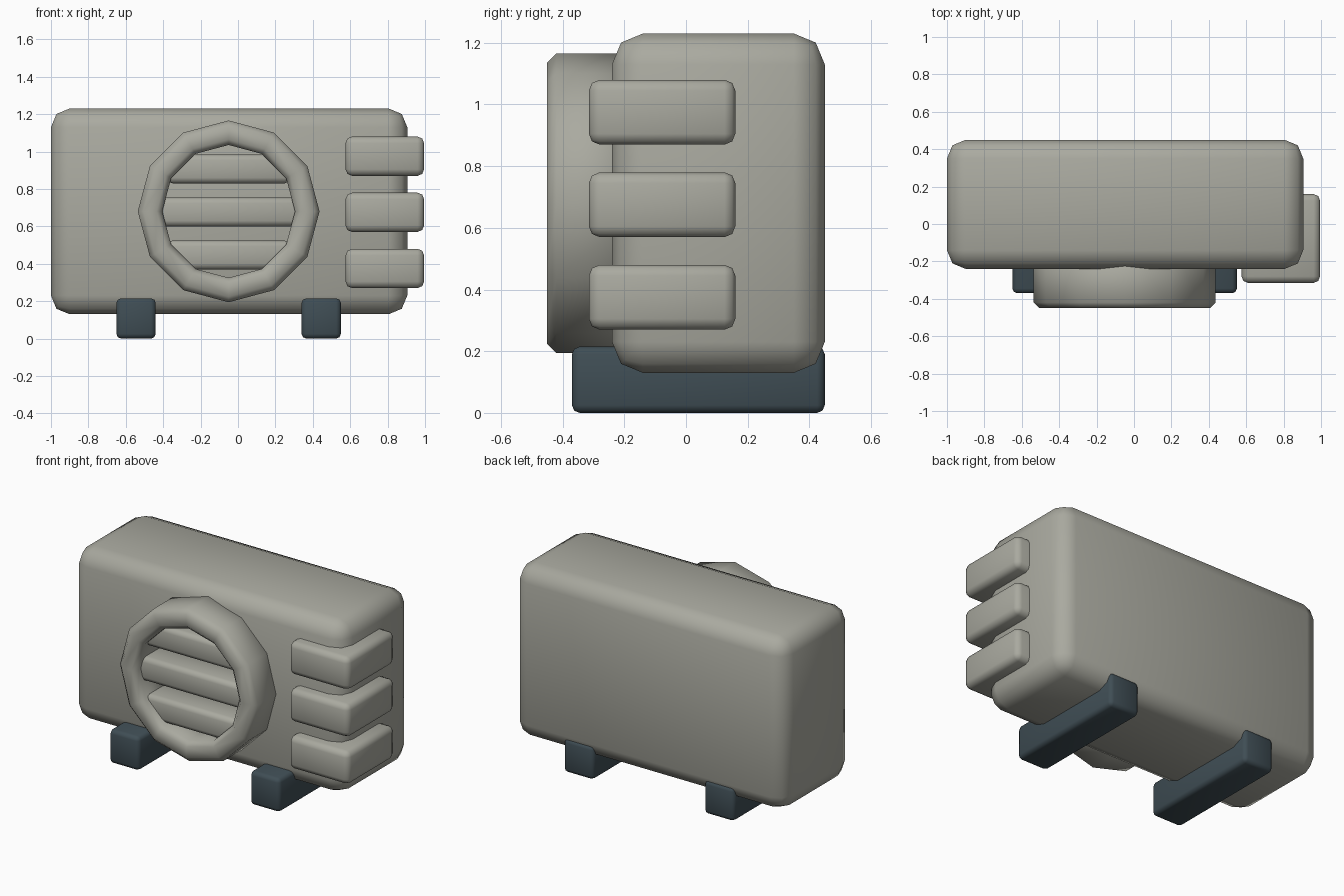
import bpy, bmesh, math

if "Cube" in bpy.data.objects:
    bpy.data.objects.remove(bpy.data.objects["Cube"])


def material(name, rgb):
    m = bpy.data.materials.new(name)
    m.diffuse_color = (*rgb, 1.0)
    m.use_nodes = True
    m.node_tree.nodes["Principled BSDF"].inputs["Base Color"].default_value = m.diffuse_color
    return m


SHELL = material("warm grey shell", (0.40, 0.40, 0.35))
RUBBER = material("dark slate rubber", (0.05, 0.075, 0.09))


def finish(name, bm, mat):
    bmesh.ops.recalc_face_normals(bm, faces=bm.faces)
    me = bpy.data.meshes.new(name)
    bm.to_mesh(me)
    bm.free()
    me.materials.append(mat)
    for p in me.polygons:
        p.use_smooth = True
    ob = bpy.data.objects.new(name, me)
    bpy.context.collection.objects.link(ob)
    return ob


def rounded_box(name, lo, hi, radius, mat, segments=2):
    bm = bmesh.new()
    bmesh.ops.create_cube(bm, size=1)
    for v in bm.verts:
        v.co = [l + (c + 0.5) * (h - l) for c, l, h in zip(v.co, lo, hi)]
    bmesh.ops.bevel(bm, geom=bm.edges[:], offset=radius, segments=segments,
                    profile=0.5, affect='EDGES')
    return finish(name, bm, mat)


# main casing
rounded_box("casing", (-1.0, -0.24, 0.13), (0.905, 0.45, 1.23), 0.10, SHELL)

# two feet running front to back
for i, x in enumerate((-0.545, 0.445)):
    rounded_box(f"foot_{i + 1}", (x - 0.105, -0.37, 0.0), (x + 0.105, 0.45, 0.215), 0.025, RUBBER)

# three grips wrapping the front right corner
for i, z in enumerate((0.375, 0.675, 0.975)):
    rounded_box(f"corner_grip_{i + 1}", (0.575, -0.315, z - 0.105), (0.995, 0.16, z + 0.105),
                0.035, SHELL)

# twelve-sided fan ring, lathed from a chamfered profile (radius, y)
CX, CZ, SIDES = -0.05, 0.68, 12
profile = [(0.486, -0.12), (0.486, -0.42), (0.456, -0.45),
           (0.385, -0.45), (0.355, -0.42), (0.355, -0.12)]
bm = bmesh.new()
rings = []
for k in range(SIDES):
    a = 2 * math.pi * k / SIDES
    rings.append([bm.verts.new((CX + r * math.sin(a), y, CZ + r * math.cos(a)))
                  for r, y in profile])
for k in range(SIDES):
    p, q = rings[k], rings[(k + 1) % SIDES]
    for j in range(len(profile)):
        n = (j + 1) % len(profile)
        bm.faces.new((p[j], p[n], q[n], q[j]))
finish("fan_ring", bm, SHELL)

# grille slats ending inside the ring wall
for i, (z, half) in enumerate(((0.447, 0.33), (0.677, 0.38), (0.907, 0.33))):
    rounded_box(f"grille_slat_{i + 1}", (CX - half, -0.40, z - 0.077), (CX + half, -0.20, z + 0.077),
                0.03, SHELL)
